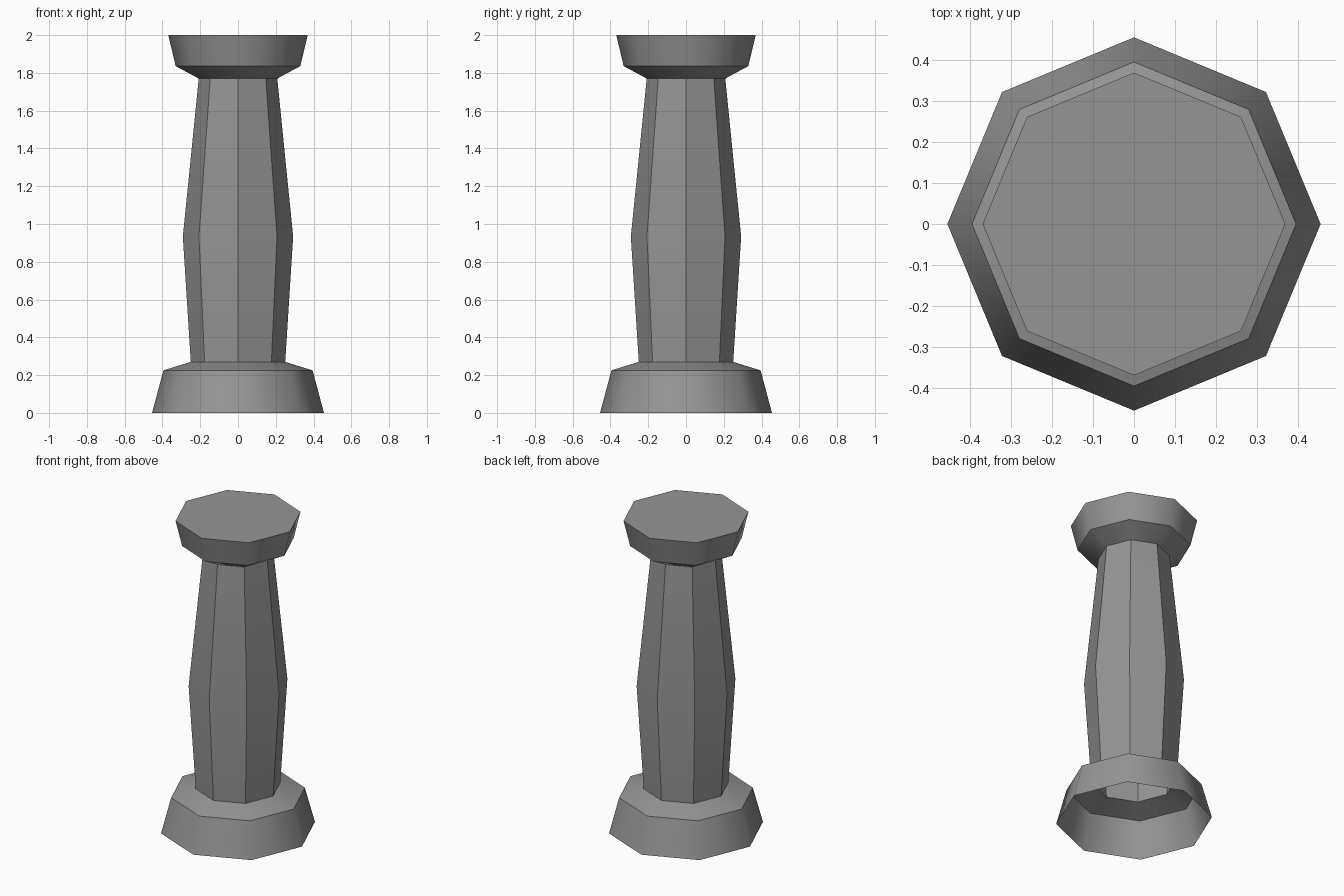
import bpy, bmesh, math

cube = bpy.data.objects.get("Cube")
if cube:
    bpy.data.objects.remove(cube)

SIDES = 8
stone = bpy.data.materials.new("grey stone")
stone.use_nodes = True
colour = (0.3, 0.3, 0.3, 1)
stone.diffuse_color = colour
stone.node_tree.nodes["Principled BSDF"].inputs["Base Color"].default_value = colour


def turned_part(name, profile, faceted=False, lid=False):
    """Octagonal shell through (radius, height) rings, with chosen sharp edges."""
    bm = bmesh.new()
    rings = []
    for r, z in profile:
        angles = [math.tau * i / SIDES for i in range(SIDES)]
        rings.append([bm.verts.new((r * math.cos(a), r * math.sin(a), z)) for a in angles])
    for low, high in zip(rings, rings[1:]):
        for i in range(SIDES):
            j = (i + 1) % SIDES
            bm.faces.new((low[i], low[j], high[j], high[i]))
    if lid:
        bm.faces.new(rings[-1])
    for face in bm.faces:
        face.smooth = True
    # Faceted parts crease along their height, the others around their rings
    for edge in bm.edges:
        level = abs(edge.verts[0].co.z - edge.verts[1].co.z) < 1e-5
        edge.smooth = level == faceted
    mesh = bpy.data.meshes.new(name)
    bm.to_mesh(mesh)
    bm.free()
    mesh.materials.append(stone)
    part = bpy.data.objects.new(name, mesh)
    bpy.context.collection.objects.link(part)
    return part


# Flared foot, open underneath
turned_part("base", [(0.455, 0), (0.395, 0.225), (0.25, 0.27)])
# Hollow bulging column
turned_part("shaft", [(0.25, 0.27), (0.292, 0.933), (0.208, 1.77)], faceted=True)
# Flared head with a flat top
turned_part("cap", [(0.208, 1.77), (0.33, 1.836), (0.369, 2)], lid=True)
